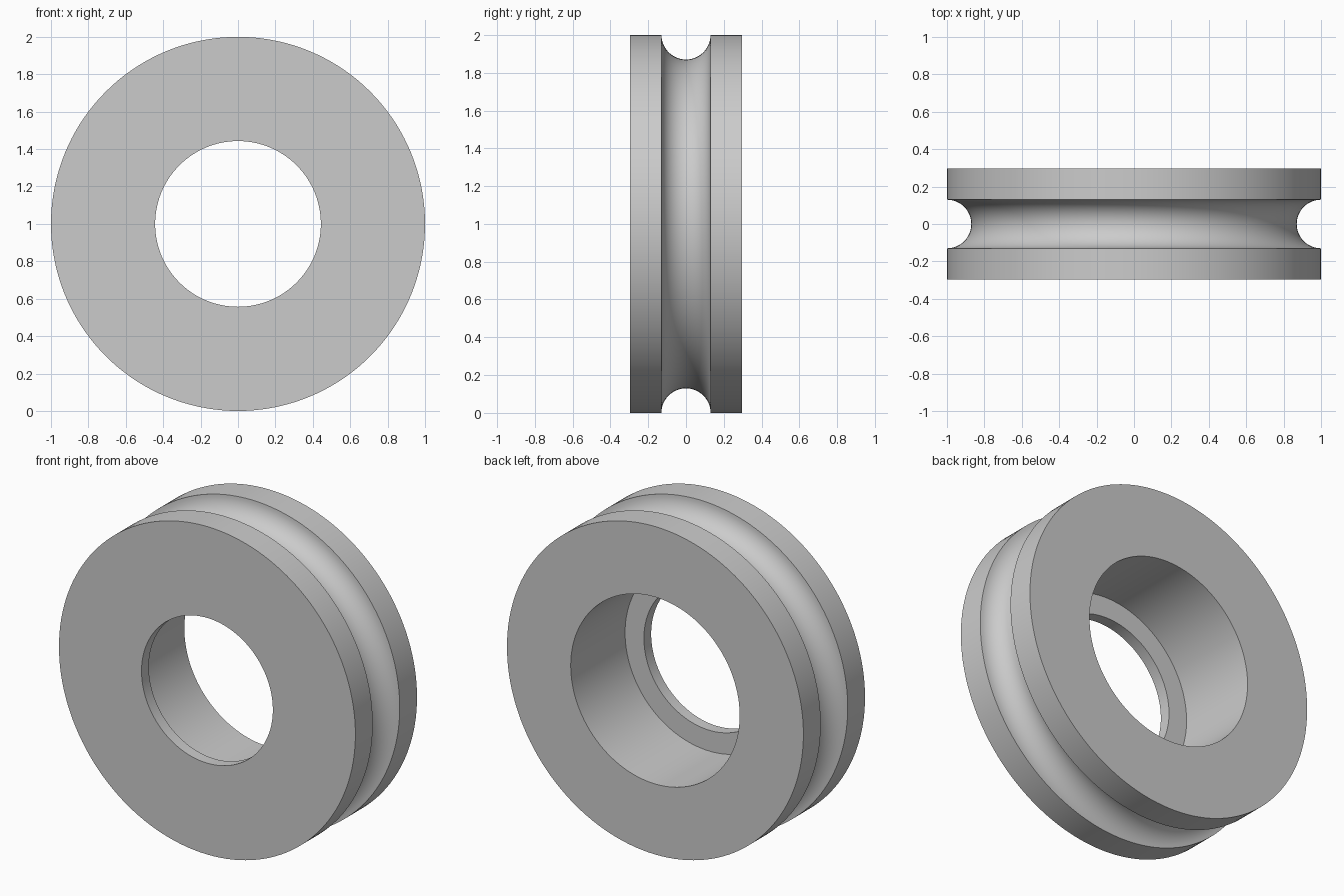
import bpy, bmesh, math
from mathutils import Vector

cube = bpy.data.objects.get("Cube")
if cube:
    bpy.data.objects.remove(cube, do_unlink=True)

OUTER, BORE, LIP = 1.0, 0.57, 0.443     # radii
HALF, LIP_DEPTH, GROOVE = 0.297, 0.07, 0.13
SEGMENTS, ARC_STEPS = 144, 24

# Grey material
grey = bpy.data.materials.new("light grey")
grey.use_nodes = True
colour = (0.6, 0.6, 0.6, 1)
grey.diffuse_color = colour
grey.node_tree.nodes["Principled BSDF"].inputs["Base Color"].default_value = colour

# Closed cross-section as (radius, y): stepped bore, then rim with round groove
profile = [(LIP, -HALF), (LIP, -HALF + LIP_DEPTH), (BORE, -HALF + LIP_DEPTH),
           (BORE, HALF), (OUTER, HALF)]
for i in range(ARC_STEPS + 1):
    a = math.pi * i / ARC_STEPS
    profile.append((OUTER - GROOVE * math.sin(a), GROOVE * math.cos(a)))
profile.append((OUTER, -HALF))

# Revolve the cross-section around the y axis
bm = bmesh.new()
verts = [bm.verts.new((r, y, 1)) for r, y in profile]
edges = [bm.edges.new((v, verts[(i + 1) % len(verts)])) for i, v in enumerate(verts)]
bmesh.ops.spin(bm, geom=verts + edges, cent=Vector((0, 0, 1)), axis=Vector((0, 1, 0)),
               angle=math.tau, steps=SEGMENTS, use_merge=True)
bmesh.ops.remove_doubles(bm, verts=bm.verts[:], dist=1e-5)
bmesh.ops.recalc_face_normals(bm, faces=bm.faces[:])

mesh = bpy.data.meshes.new("grooved_wheel")
bm.to_mesh(mesh)
bm.free()
mesh.materials.append(grey)
wheel = bpy.data.objects.new("grooved_wheel", mesh)
bpy.context.collection.objects.link(wheel)

# Smooth surfaces with crisp rims
bpy.ops.object.select_all(action="DESELECT")
wheel.select_set(True)
bpy.context.view_layer.objects.active = wheel
bpy.ops.object.shade_smooth_by_angle(angle=math.radians(30))
